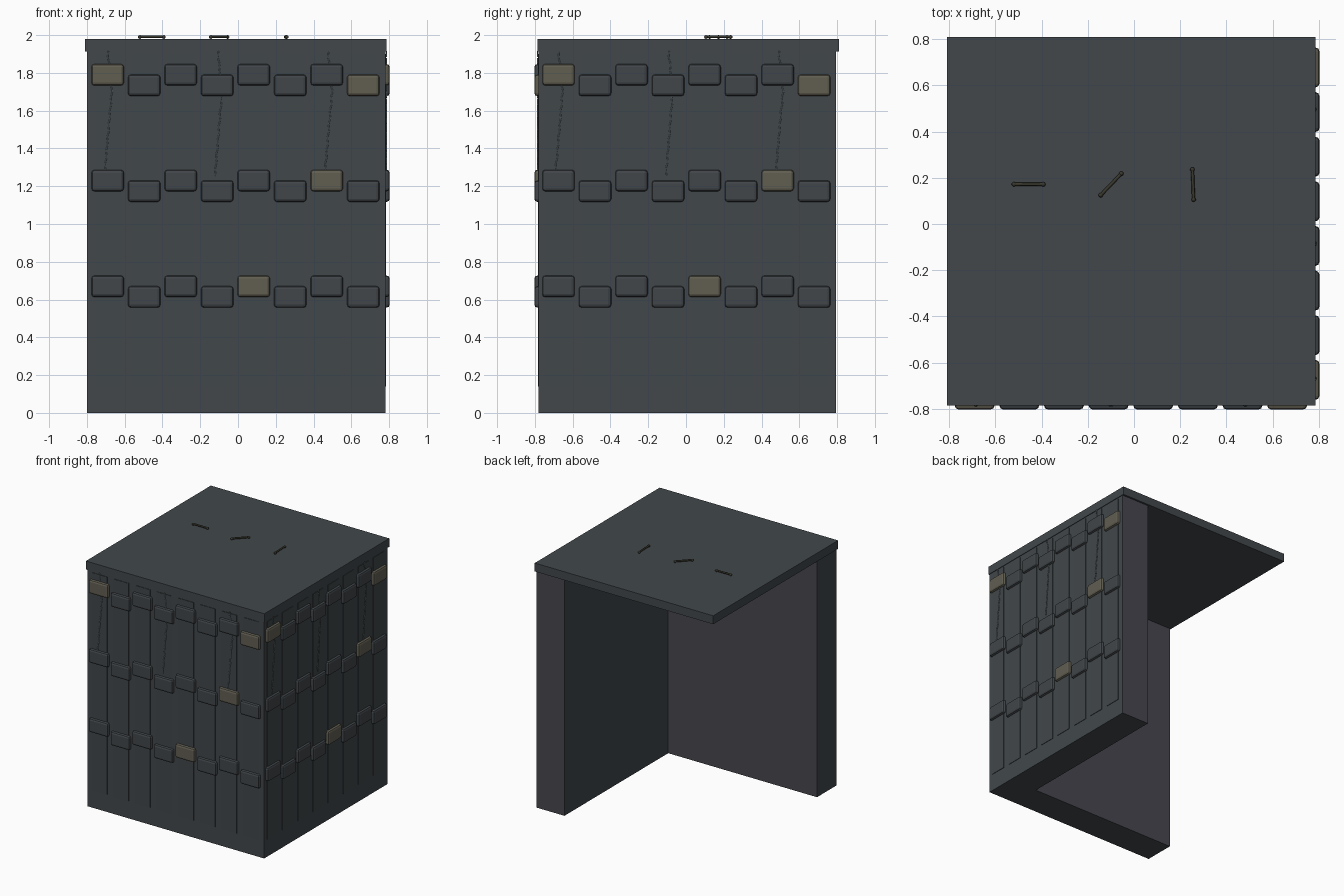
import bpy, bmesh, math
from mathutils import Vector

if "Cube" in bpy.data.objects:
    bpy.data.objects.remove(bpy.data.objects["Cube"])


def material(name, rgb):
    m = bpy.data.materials.new(name)
    m.diffuse_color = (*rgb, 1)
    m.use_nodes = True
    m.node_tree.nodes["Principled BSDF"].inputs["Base Color"].default_value = m.diffuse_color
    return m


SLATE = material("slate", (0.054, 0.064, 0.071))
PANEL = material("panel slate", (0.053, 0.063, 0.069))
BLOCK = material("block slate", (0.053, 0.061, 0.068))
INNER = material("inner slate", (0.062, 0.063, 0.078))
TAN = material("mossy tan", (0.120, 0.113, 0.083))
CRACK = material("pale crack", (0.150, 0.190, 0.205))
BRONZE = material("dark bronze", (0.042, 0.040, 0.027))


def finish(bm, name, mats):
    mesh = bpy.data.meshes.new(name)
    bmesh.ops.recalc_face_normals(bm, faces=bm.faces)
    bm.to_mesh(mesh)
    bm.free()
    obj = bpy.data.objects.new(name, mesh)
    bpy.context.collection.objects.link(obj)
    for m in mats:
        mesh.materials.append(m)
    return obj


def box(name, lo, hi, mat, bevel=0):
    bm = bmesh.new()
    bmesh.ops.create_cube(bm, size=1)
    for v in bm.verts:
        v.co = [(a + b) / 2 + c * (b - a) for a, b, c in zip(lo, hi, v.co)]
    obj = finish(bm, name, [mat])
    if bevel:
        mod = obj.modifiers.new("bevel", "BEVEL")
        mod.width, mod.segments = bevel, 2
    return obj


def tube(name, chains, radius, mat):
    curve = bpy.data.curves.new(name, "CURVE")
    curve.dimensions = "3D"
    curve.bevel_depth, curve.bevel_resolution = radius, 1
    curve.use_fill_caps = True
    for pts in chains:
        s = curve.splines.new("POLY")
        s.points.add(len(pts) - 1)
        for p, co in zip(s.points, pts):
            p.co = (*co, 1)
    curve.materials.append(mat)
    obj = bpy.data.objects.new(name, curve)
    bpy.context.collection.objects.link(obj)
    return obj


# L-shaped wall: extruded outline, inner side facing back has its own colour
outline = [(-0.80, -0.78), (0.78, -0.78), (0.78, 0.795),
           (0.53, 0.795), (0.53, -0.53), (-0.80, -0.53)]
bm = bmesh.new()
base = bm.faces.new([bm.verts.new((x, y, 0)) for x, y in outline])
ext = bmesh.ops.extrude_face_region(bm, geom=[base])["geom"]
bmesh.ops.translate(bm, vec=(0, 0, 1.915),
                    verts=[e for e in ext if isinstance(e, bmesh.types.BMVert)])
bmesh.ops.recalc_face_normals(bm, faces=bm.faces)
for f in bm.faces:
    f.material_index = 1 if f.normal.y > 0.9 else 0
finish(bm, "corner_wall", [SLATE, INNER])

# Flat roof slab
box("roof_slab", (-0.81, -0.785, 1.912), (0.785, 0.81, 1.98), SLATE)


def on_side(side, u, d, z):
    """Point at distance d outside the front or right wall face."""
    return (u, -0.78 - d, z) if side == "front" else (0.78 + d, u, z)


def side_box(name, side, u, w, d0, d1, z, h, mat, bevel=0):
    a = on_side(side, u - w / 2, d0, z - h / 2)
    b = on_side(side, u + w / 2, d1, z + h / 2)
    return box(name, [min(p) for p in zip(a, b)], [max(p) for p in zip(a, b)], mat, bevel)


TAN_SPOTS = {(0, 0), (0, 7), (1, 6), (2, 4)}
for side, start in (("front", -0.69), ("right", -0.675)):
    for i in range(8):
        u = start + 0.1933 * i
        # Thin vertical panel behind each column of blocks
        side_box(f"{side}_panel", side, u, 0.135, -0.01, 0.004, 1.02, 1.76, PANEL)
        # Three rows of staggered blocks
        for r, z in enumerate((1.79, 1.23, 0.67)):
            mat = TAN if (r, i) in TAN_SPOTS else BLOCK
            side_box(f"{side}_block", side, u, 0.172, -0.02, 0.023,
                     z - 0.056 * (i % 2), 0.114, mat, 0.016)
    # Broken hairline cracks hanging from the roof edge
    dashes = []
    for k, end_z in enumerate((1.28, 1.25, 1.28)):
        u = start + 0.583 * k
        path = [(u, 1.915), (u + 0.022, 1.70), (u - 0.015, end_z)]
        for (u0, z0), (u1, z1) in zip(path, path[1:]):
            n = max(2, round((z0 - z1) / 0.036))
            for j in range(n):
                t0, t1 = j / n, (j + 0.85) / n
                off = 0.003 * (-1) ** j
                dashes.append([on_side(side, u0 + (u1 - u0) * t + s, 0.006, z0 + (z1 - z0) * t)
                               for t, s in ((t0, off), (t1, -off))])
    tube(f"{side}_cracks", dashes, 0.0035, CRACK)

# Small bars with knobbed ends lying on the roof
for a, b in (((-0.52, 0.172), (-0.393, 0.172)),
             ((-0.144, 0.125), (-0.055, 0.218)),
             ((0.253, 0.236), (0.258, 0.106))):
    tube("roof_bar", [[(*a, 1.992), (*b, 1.992)]], 0.007, BRONZE)
    for p in (a, b):
        bm = bmesh.new()
        bmesh.ops.create_uvsphere(bm, u_segments=10, v_segments=6, radius=0.010)
        bmesh.ops.translate(bm, vec=Vector((*p, 1.990)), verts=bm.verts)
        for f in bm.faces:
            f.smooth = True
        finish(bm, "roof_bar_knob", [BRONZE])
